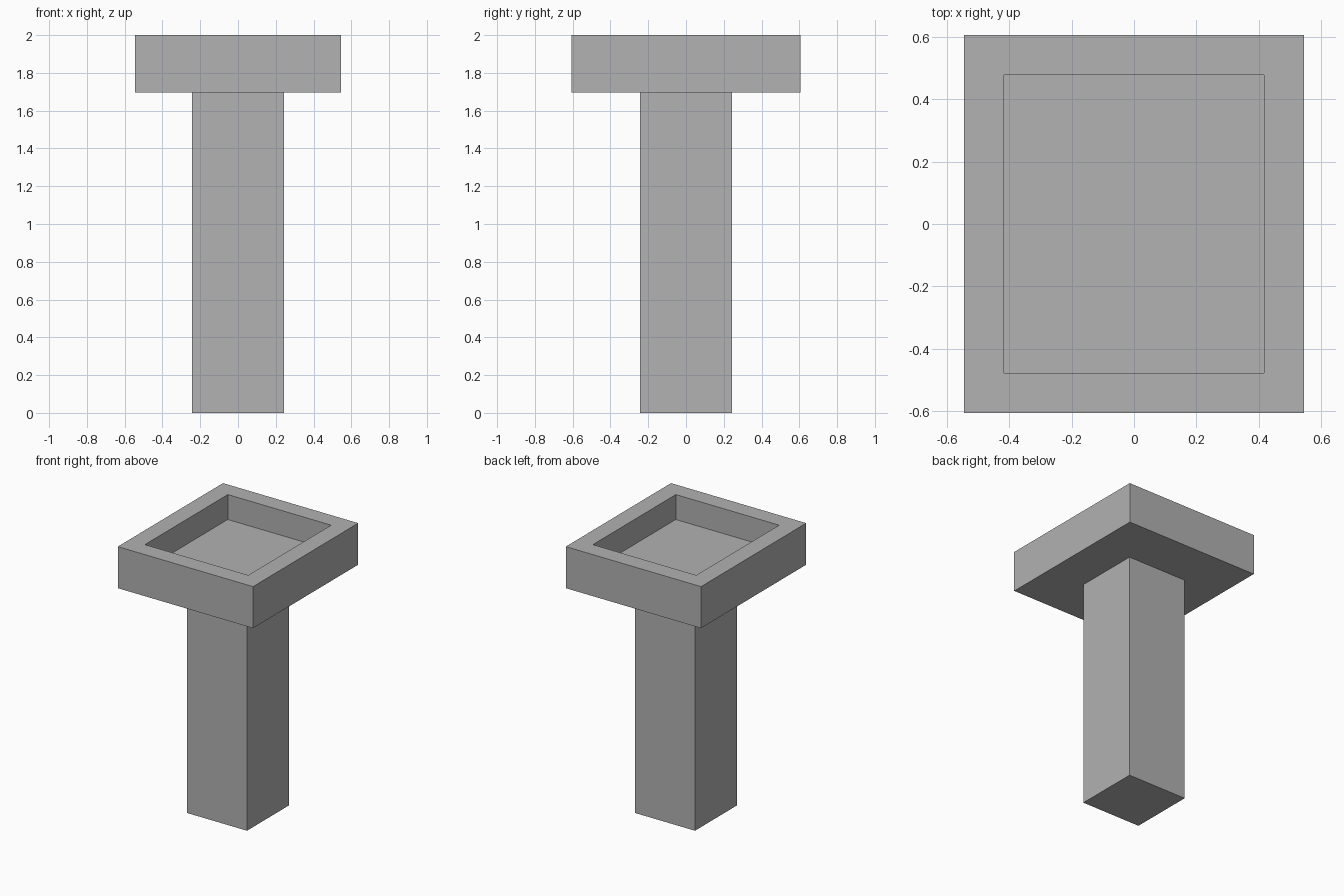
import bpy
import bmesh
from mathutils import Matrix

cube = bpy.data.objects.get("Cube")
if cube:
    bpy.data.objects.remove(cube, do_unlink=True)

U = 2 / 33  # modelling unit: the full height is 33 units

stone = bpy.data.materials.new("grey stone")
stone.use_nodes = True
grey = (0.445, 0.445, 0.445, 1)
stone.diffuse_color = grey
stone.node_tree.nodes["Principled BSDF"].inputs["Base Color"].default_value = grey


def make_block(name, width, depth, bottom, top, recess=None):
    """Box in modelling units; recess = (rim width, depth) sinks a pocket into the top."""
    bm = bmesh.new()
    size = Matrix.Diagonal((width * U, depth * U, (top - bottom) * U, 1))
    middle = Matrix.Translation((0, 0, (top + bottom) / 2 * U))
    bmesh.ops.create_cube(bm, size=1, matrix=middle @ size)
    if recess:
        rim, sink = recess
        lid = max(bm.faces, key=lambda f: f.calc_center_median().z)
        # Rim first, then straight pocket walls
        bmesh.ops.inset_region(bm, faces=[lid], thickness=rim * U)
        floor = bmesh.ops.extrude_discrete_faces(bm, faces=[lid])["faces"][0]
        bmesh.ops.translate(bm, verts=floor.verts, vec=(0, 0, -sink * U))
        bmesh.ops.recalc_face_normals(bm, faces=bm.faces)
    mesh = bpy.data.meshes.new(name)
    bm.to_mesh(mesh)
    bm.free()
    mesh.materials.append(stone)
    obj = bpy.data.objects.new(name, mesh)
    bpy.context.collection.objects.link(obj)
    return obj


# Square pedestal
make_block("column", 8, 8, 0, 28)
# Rectangular basin with a sunken floor
make_block("basin", 18, 20, 28, 33, recess=(3, 3))
